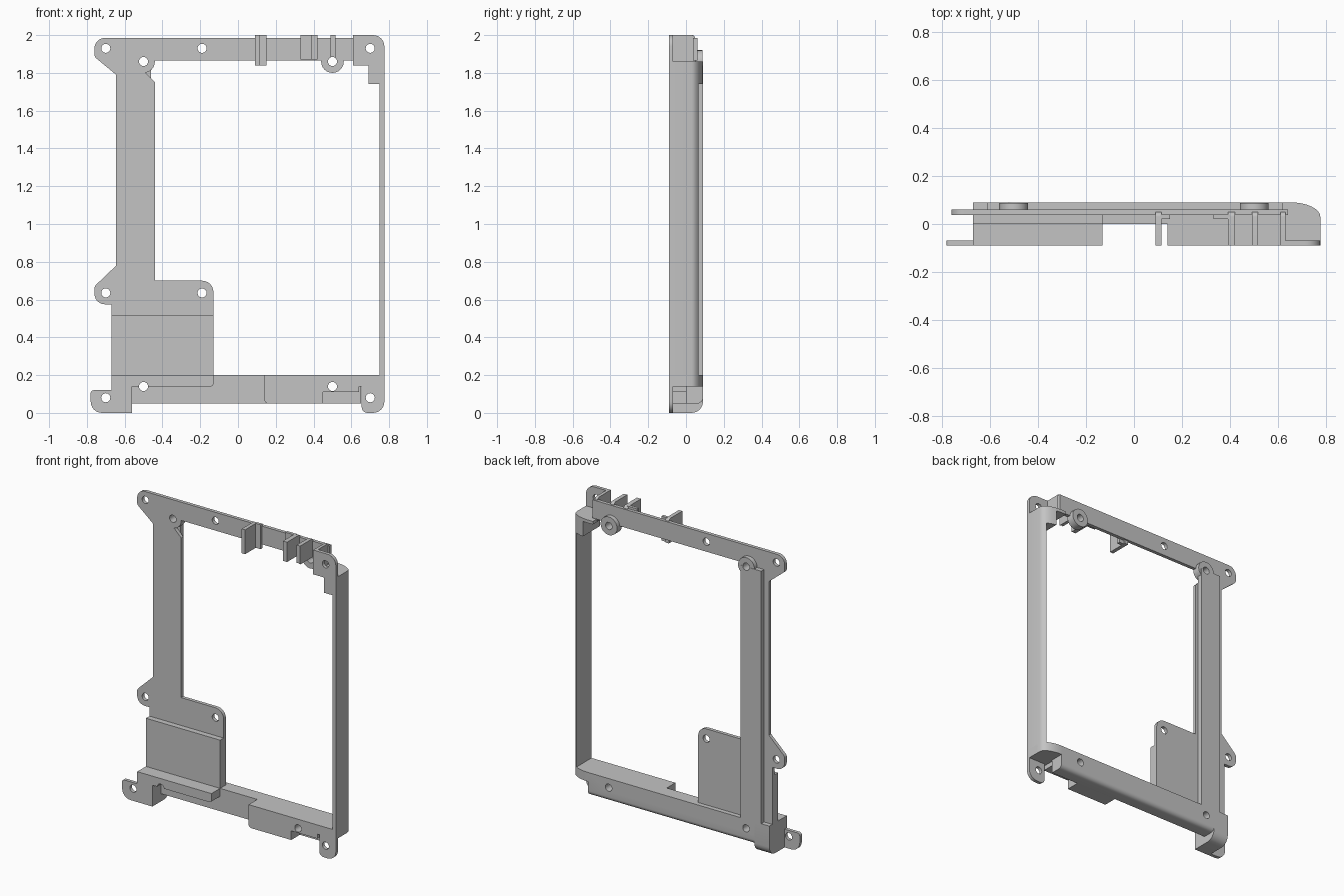
import bpy, bmesh
from math import sin, cos, tan, pi
from mathutils import Vector

if "Cube" in bpy.data.objects:
    bpy.data.objects.remove(bpy.data.objects["Cube"])

grey = bpy.data.materials.new("light grey")
grey.use_nodes = True
colour = (0.55, 0.55, 0.55, 1)
grey.diffuse_color = colour
grey.node_tree.nodes["Principled BSDF"].inputs["Base Color"].default_value = colour


def outline(points, steps=6):
    """Round every corner that carries a radius as its third value."""
    result = []
    for i, p in enumerate(points):
        here = Vector(p[:2])
        if len(p) == 2:
            result.append(here)
            continue
        a = (Vector(points[i - 1][:2]) - here).normalized()
        b = (Vector(points[(i + 1) % len(points)][:2]) - here).normalized()
        half = a.angle(b) / 2
        centre = here + (a + b).normalized() * p[2] / sin(half)
        start = here + a * p[2] / tan(half) - centre
        end = here + b * p[2] / tan(half) - centre
        for k in range(steps + 1):
            ray = start.normalized().slerp(end.normalized(), k / steps)
            result.append(centre + ray * p[2])
    return result


def prism(name, points, low, high, axis="y"):
    """Extrude a flat outline along one axis."""
    place = {"x": lambda a, b, t: (t, a, b),
             "y": lambda a, b, t: (a, t, b),
             "z": lambda a, b, t: (a, b, t)}[axis]
    bm = bmesh.new()
    face = bm.faces.new([bm.verts.new(place(p[0], p[1], low)) for p in outline(points)])
    new = bmesh.ops.extrude_face_region(bm, geom=[face])["geom"]
    shift = Vector(place(0, 0, high - low))
    bmesh.ops.translate(bm, verts=[v for v in new if isinstance(v, bmesh.types.BMVert)], vec=shift)
    bmesh.ops.recalc_face_normals(bm, faces=bm.faces)
    mesh = bpy.data.meshes.new(name)
    bm.to_mesh(mesh)
    bm.free()
    mesh.materials.append(grey)
    obj = bpy.data.objects.new(name, mesh)
    bpy.context.collection.objects.link(obj)
    return obj


def box(name, x, y, z):
    return prism(name, [(x[0], z[0]), (x[1], z[0]), (x[1], z[1]), (x[0], z[1])], *y)


def disc(name, x, z, radius, low, high):
    ring = [(x + radius * cos(k * pi / 12), z + radius * sin(k * pi / 12)) for k in range(24)]
    return prism(name, ring, low, high)


parts = []

# Thin panel: top rail, left column, two ears and the lower plate
parts.append(prism("back_panel", [
    (-.76, 1.985, .055), (.64, 1.985), (.64, 1.865), (-.44, 1.865), (-.49, 1.80),
    (-.44, 1.75), (-.44, .70), (-.13, .70, .06), (-.13, .14), (-.67, .14),
    (-.67, .575), (-.76, .575, .055), (-.76, .67, .03), (-.645, .78),
    (-.645, 1.79), (-.76, 1.885, .03)], .037, .06))
parts.append(box("column_rib", (-.61, -.46), (.06, .09), (.2, 1.86)))
parts.append(box("raised_plate", (-.67, -.13), (0, .04), (.2, .517)))
parts.append(prism("front_ledge", [(-.67, .14), (-.13, .14, .015), (-.13, .2), (-.67, .2)], -.09, .01))

# Screw bosses on the back of the top rail
for side, x in (("right", -.5), ("left", .5)):
    parts.append(disc(side + "_boss", x, 1.86, .06, .037, .088))

# Bottom rail with its thicker left half
parts.append(prism("bottom_rail", [(0, .05), (0, .2), (.09, .2), (.09, .05, .03)], -.67, .65, "x"))
parts.append(prism("bottom_rail_block", [
    (.14, .05, .02), (.45, .05), (.45, .11), (.64, .11), (.64, .14),
    (.775, .14), (.775, .2), (.14, .2)], -.09, .01))

# Right bottom corner block and its tab
parts.append(prism("right_corner_block", [(-.09, 0), (-.09, .14), (0, .14), (0, .2), (.09, .2), (.09, 0, .06)],
                   -.67, -.56, "x"))
parts.append(prism("right_bottom_tab", [
    (-.78, .12, .015), (-.78, 0, .06), (-.56, 0), (-.56, .12)], -.09, -.068))

# Left side wall and corners, with the rounded back edge
curve = [(.65 + .125 * cos(k * pi / 16), .03 + .06 * sin(k * pi / 16)) for k in range(9)]
parts.append(prism("side_wall", [(.75, -.09), (.775, -.09)] + curve[:4] + [(.75, .066)], .14, 1.86, "z"))
parts.append(prism("bottom_corner", [(.64, 0), (.775, 0)] + curve + [(.64, .09)], .14, .2, "z"))
parts.append(prism("top_corner", [(.69, -.09), (.775, -.09)] + curve[:7] + [(.69, .087)], 1.74, 1.86, "z"))
parts.append(prism("top_corner_cap", [(.615, -.09), (.775, -.09)] + curve + [(.615, .09)], 1.84, 1.86, "z"))
parts.append(prism("left_bottom_tab", [
    (.655, .15), (.775, .15), (.775, 0, .06), (.655, 0, .03)], -.09, -.068))
parts.append(prism("left_top_tab", [
    (.61, 1.84), (.775, 1.84), (.775, 2, .06), (.61, 2)], -.09, -.068))

# Cable fins standing forward from the top rail
for i, (x0, x1, z) in enumerate([(.09, .115, 1.84), (.39, .42, 1.87), (.49, .515, 1.87), (.61, .63, 1.85)]):
    parts.append(prism(f"fin_{i + 1}", [(-.09, z), (.05, z), (.05, 2, .02), (-.09, 2)], x0, x1, "x"))
for x0, x1, z in ((.11, .15, 1.84), (.33, .4, 1.87)):
    parts.append(box("fin_foot", (x0, x1), (.02, .04), (z, 2)))

# Screw holes cut straight through
holes = [(-.7, 1.93), (-.19, 1.93), (-.5, 1.86), (.5, 1.86), (.7, 1.93), (-.7, .635),
         (-.19, .635), (-.7, .08), (-.5, .14), (.5, .14), (.7, .08)]
drills = [disc("drill", x, z, .024, -.2, .2) for x, z in holes]
drill_set = bpy.data.collections.new("drills")
bpy.context.scene.collection.children.link(drill_set)
for drill in drills:
    drill.hide_render = True
    drill_set.objects.link(drill)
for part in parts:
    cut = part.modifiers.new("holes", "BOOLEAN")
    cut.operand_type = "COLLECTION"
    cut.collection = drill_set
    cut.solver = "EXACT"
bpy.context.view_layer.update()
graph = bpy.context.evaluated_depsgraph_get()
finished = [bpy.data.meshes.new_from_object(p.evaluated_get(graph)) for p in parts]
for part, mesh in zip(parts, finished):
    part.modifiers.clear()
    part.data = mesh
for drill in drills:
    bpy.data.objects.remove(drill)
bpy.data.collections.remove(drill_set)

# Smooth the rounded edges and keep the corners sharp
bpy.ops.object.select_all(action="DESELECT")
for part in parts:
    part.select_set(True)
bpy.context.view_layer.objects.active = parts[0]
bpy.ops.object.shade_smooth_by_angle(angle=pi / 6)
